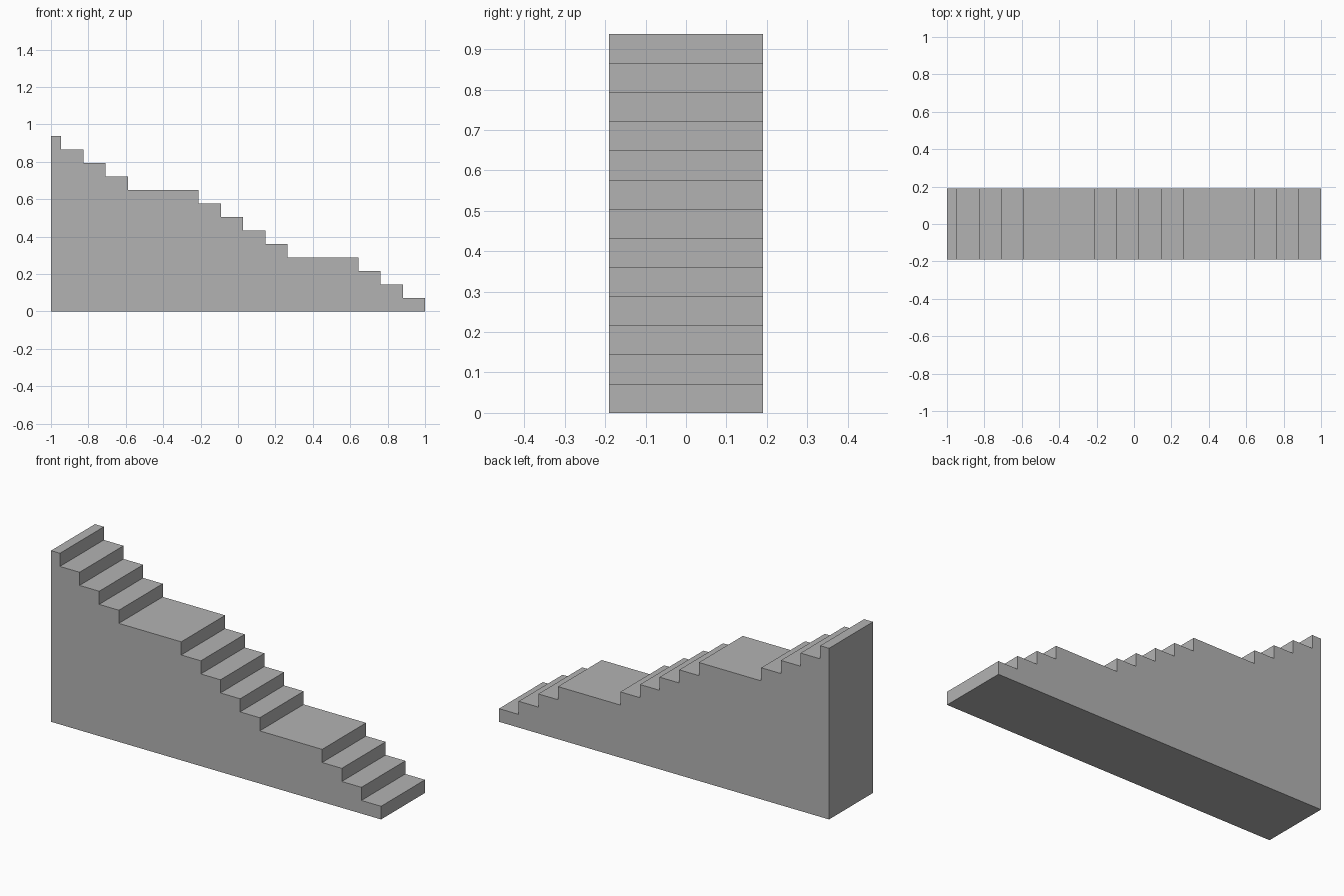
import bpy
import bmesh

cube = bpy.data.objects.get("Cube")
if cube:
    bpy.data.objects.remove(cube, do_unlink=True)

RISE = 0.0721
TREAD = 0.119
LANDING = 0.378
HALF_DEPTH = 0.19

# Single plain grey material
grey = bpy.data.materials.new("grey")
grey.use_nodes = True
colour = (0.45, 0.45, 0.45, 1)
grey.diffuse_color = colour
grey.node_tree.nodes["Principled BSDF"].inputs["Base Color"].default_value = colour

# Step lengths from the bottom up: three flights split by two landings
runs = [TREAD] * 3 + [LANDING] + [TREAD] * 4 + [LANDING] + [TREAD] * 3

# Side profile of the solid staircase
x, z = 1.0, 0.0
profile = [(-1.0, 0.0), (x, z)]
for run in runs:
    z += RISE
    profile.append((x, z))
    x -= run
    profile.append((x, z))
z += RISE
profile += [(x, z), (-1.0, z)]

# Extrude the profile through the depth
bm = bmesh.new()
face = bm.faces.new([bm.verts.new((px, -HALF_DEPTH, pz)) for px, pz in profile])
result = bmesh.ops.extrude_face_region(bm, geom=[face], use_keep_orig=True)
moved = [v for v in result["geom"] if isinstance(v, bmesh.types.BMVert)]
bmesh.ops.translate(bm, verts=moved, vec=(0, 2 * HALF_DEPTH, 0))
bmesh.ops.recalc_face_normals(bm, faces=bm.faces[:])

mesh = bpy.data.meshes.new("staircase")
bm.to_mesh(mesh)
bm.free()
mesh.materials.append(grey)
staircase = bpy.data.objects.new("staircase", mesh)
bpy.context.collection.objects.link(staircase)
